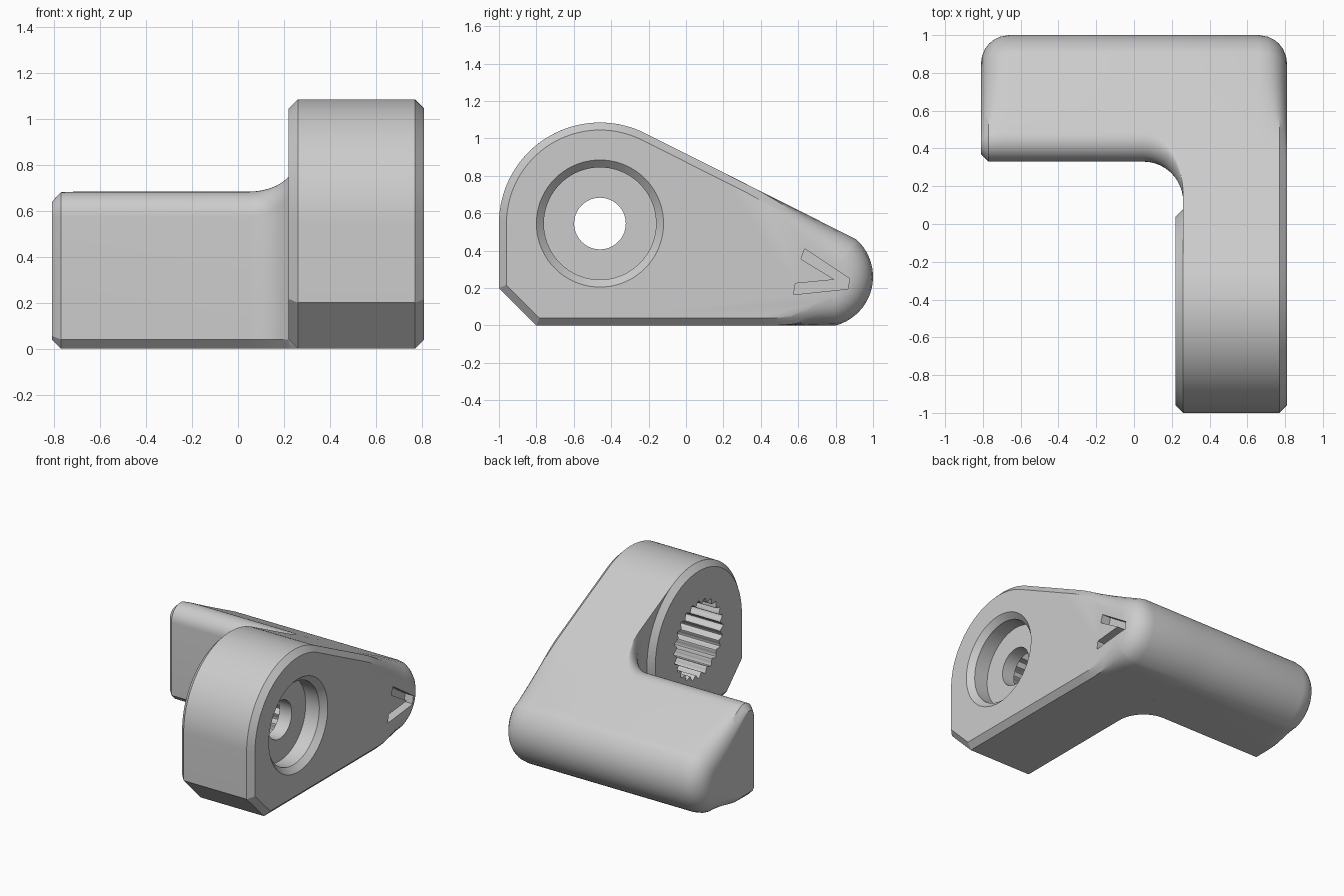
import bpy, bmesh, math

cube = bpy.data.objects.get("Cube")
if cube:
    bpy.data.objects.remove(cube)

grey = bpy.data.materials.new("light_grey")
grey.use_nodes = True
grey.diffuse_color = (0.6, 0.6, 0.6, 1)
grey.node_tree.nodes["Principled BSDF"].inputs["Base Color"].default_value = (0.6, 0.6, 0.6, 1)

CHAMFER, ROUND = 0.04, 0.15
HUB = (-0.46, 0.545)
HUB_R = 0.54
NOSE = (0.731, 0.26)
NOSE_R = 0.269
SLOPE = -0.504
SLOPE_NORMAL = 90 + math.degrees(math.atan(SLOPE))
END_STEPS = (0, 0.005, 0.02, 0.04, 0.065, 0.1, 0.15)


def arc(centre, r, a0, a1, n):
    angles = [math.radians(a0 + (a1 - a0) * i / n) for i in range(n + 1)]
    return [(centre[0] + r * math.cos(a), centre[1] + r * math.sin(a)) for a in angles]


def between(p, q, n):
    """Points strictly between p and q."""
    return [tuple(a + (b - a) * i / n for a, b in zip(p, q)) for i in range(1, n)]


def top_z(y):
    return 0.46 + SLOPE * (y - 0.91)


def smoothstep(a, b, v):
    t = min(1, max(0, (v - a) / (b - a)))
    return t * t * (3 - 2 * t)


def inset(profile, amount):
    """Move a counter-clockwise outline inward by amount(y, z)."""
    result = []
    for i, p in enumerate(profile):
        normals = []
        for a, b in ((profile[i - 1], p), (p, profile[(i + 1) % len(profile)])):
            dy, dz = b[0] - a[0], b[1] - a[1]
            d = math.hypot(dy, dz)
            normals.append((dz / d, -dy / d))
        (ay, az), (by, bz) = normals
        k = amount(*p) / (1 + ay * by + az * bz)
        result.append((p[0] - k * (ay + by), p[1] - k * (az + bz)))
    return result


def end_inset(u):
    """Chamfer that swells into a full round around the nose."""
    def amount(y, z):
        w = smoothstep(0.35, 0.9, y) if z > NOSE[1] else smoothstep(0.5, 0.8, y)
        rounded = ROUND - math.sqrt(max(0, ROUND ** 2 - (ROUND - u) ** 2))
        return (1 - w) * max(0, CHAMFER - u) + w * rounded
    return amount


def loft(name, rings):
    """Skin (x, outline) rings into a closed solid."""
    bm = bmesh.new()
    loops = [[bm.verts.new((x, y, z)) for y, z in pts] for x, pts in rings]
    n = len(loops[0])
    for a, b in zip(loops, loops[1:]):
        for i in range(n):
            j = (i + 1) % n
            bm.faces.new((a[i], a[j], b[j], b[i]))
    bm.faces.new(loops[0])
    bm.faces.new(loops[-1])
    bmesh.ops.recalc_face_normals(bm, faces=bm.faces)
    mesh = bpy.data.meshes.new(name)
    bm.to_mesh(mesh)
    bm.free()
    mesh.materials.append(grey)
    obj = bpy.data.objects.new(name, mesh)
    bpy.context.collection.objects.link(obj)
    return obj


def cut(obj, cutter):
    cutter.hide_render = True
    bpy.context.view_layer.objects.active = obj
    mod = obj.modifiers.new("cut", "BOOLEAN")
    mod.operation, mod.solver, mod.object = "DIFFERENCE", "EXACT", cutter
    bpy.ops.object.modifier_apply(modifier=mod.name)


# Shared outlines of the nose and the hub
nose = arc(NOSE, NOSE_R, -75, 48, 20)
foot = [(-1, 0.2), (-0.8, 0)]
hub_top = arc(HUB, HUB_R, SLOPE_NORMAL, 180, 32)

# Side plate: teardrop outline, edged on its outer face
plate_outline = (foot + between(foot[1], nose[0], 20) + nose
                 + between(nose[-1], hub_top[0], 20) + hub_top)
plate = loft("side_plate", [(0.26, plate_outline)] + [
    (0.81 - u, inset(plate_outline, end_inset(u))) for u in reversed(END_STEPS)])

# Hub boss: round pad standing proud of the plate's inner face
boss_outline = foot + arc(HUB, HUB_R, -90, 180, 72)
boss = loft("hub_boss", [(0.22, inset(boss_outline, lambda y, z: CHAMFER)),
                         (0.26, boss_outline)])


# Cross arm: wedge section whose front wall sweeps into the plate
def arm_outline(front, r):
    yc = front + r
    zc = top_z(yc) - r / math.sin(math.radians(SLOPE_NORMAL))
    edge = arc((yc, zc), r, SLOPE_NORMAL, 180, 12)
    toe = (front + CHAMFER, 0)
    return ([(front, CHAMFER), toe] + between(toe, nose[0], 10) + nose
            + between(nose[-1], edge[0], 14) + edge)


straight = arm_outline(0.33, 0.11)
arm_rings = [(-0.81 + u, inset(straight, end_inset(u))) for u in END_STEPS]
for i in range(15):
    t = i / 14
    a = t * math.pi / 2
    arm_rings.append((0.05 + 0.21 * math.sin(a),
                      arm_outline(0.33 - 0.21 * (1 - math.cos(a)), 0.11 - 0.09 * t * t)))
arm = loft("cross_arm", arm_rings)

# Toothed socket on the inner side
TEETH, STEPS = 24, 8
socket_outline = []
for i in range(TEETH * STEPS):
    a = 2 * math.pi * i / (TEETH * STEPS)
    r = 0.268 + 0.016 * math.cos(TEETH * a)
    socket_outline.append((HUB[0] + r * math.cos(a), HUB[1] + r * math.sin(a)))
socket = loft("socket_cutter", [(0.18, socket_outline), (0.56, socket_outline)])

# Chamfered screw recess and through hole on the outer side
recess_steps = ((0.83, 0.36), (0.77, 0.30), (0.66, 0.30), (0.66, 0.138), (0.5, 0.138))
recess = loft("recess_cutter", [(x, arc(HUB, r, 0, 360, 72)[:-1]) for x, r in recess_steps])

# Engraved chevron near the nose
chevron = [(0.635, 0.41), (0.615, 0.355), (0.795, 0.245), (0.585, 0.225),
           (0.575, 0.165), (0.865, 0.195), (0.875, 0.25)]
mark = loft("mark_cutter", [(0.74, chevron), (0.9, chevron)])

for cutter in (socket, recess, mark):
    cut(plate, cutter)
cut(boss, socket)
for cutter in (socket, recess, mark):
    bpy.data.objects.remove(cutter)

# Smooth the curves, keep the chamfers crisp
bpy.ops.object.select_all(action="DESELECT")
for obj in (plate, boss, arm):
    obj.select_set(True)
bpy.context.view_layer.objects.active = plate
bpy.ops.object.shade_smooth_by_angle(angle=math.radians(30))
